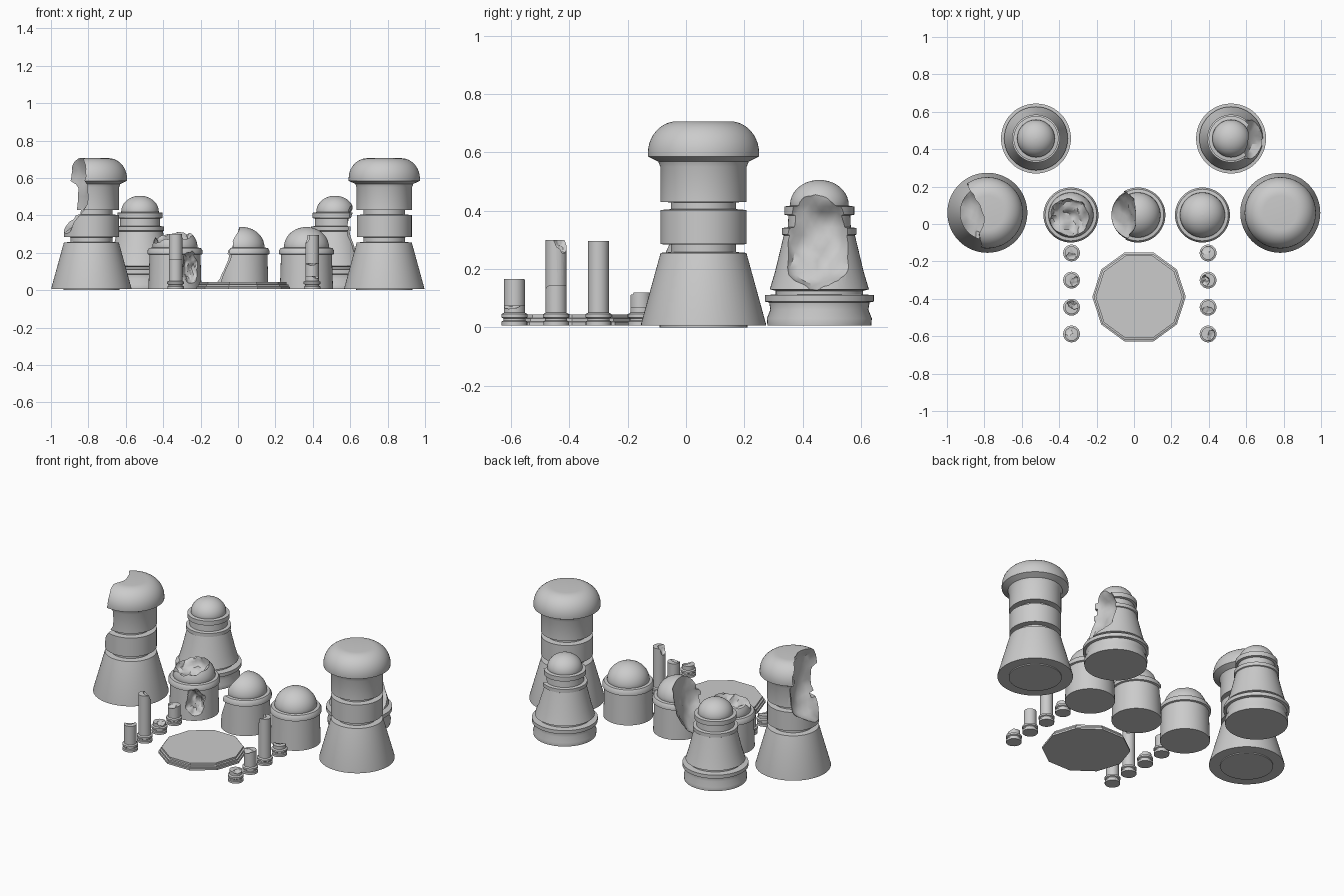
import bpy, bmesh, math
from mathutils import Vector, noise

if "Cube" in bpy.data.objects:
    bpy.data.objects.remove(bpy.data.objects["Cube"])


def finish(ob, angle=35):
    bpy.ops.object.select_all(action='DESELECT')
    ob.select_set(True)
    bpy.context.view_layer.objects.active = ob
    bpy.ops.object.shade_smooth_by_angle(angle=math.radians(angle))


def add_object(name, bm, loc):
    bmesh.ops.recalc_face_normals(bm, faces=bm.faces)
    me = bpy.data.meshes.new(name)
    bm.to_mesh(me)
    bm.free()
    ob = bpy.data.objects.new(name, me)
    ob.location = loc
    bpy.context.collection.objects.link(ob)
    return ob


# Closed solid turned from a (radius, height) profile, capped top and bottom
def lathe(name, profile, loc, n=48):
    bm = bmesh.new()
    rings = []
    for r, z in profile:
        rings.append([bm.verts.new((r * math.cos(2 * math.pi * i / n),
                                    r * math.sin(2 * math.pi * i / n), z)) for i in range(n)])
    for a, b in zip(rings, rings[1:]):
        for i in range(n):
            j = (i + 1) % n
            bm.faces.new((a[i], a[j], b[j], b[i]))
    bm.faces.new(rings[0][::-1])
    bm.faces.new(rings[-1])
    return add_object(name, bm, loc)


# Bite a rough ellipsoid out of a solid to make battle damage
def bite(ob, centre, radii, rough=0.12, freq=2.2):
    bm = bmesh.new()
    bmesh.ops.create_icosphere(bm, subdivisions=4, radius=1)
    seed = Vector(centre) * 17
    for v in bm.verts:
        k = 1 + rough * noise.noise(v.co * freq + seed) + rough * 0.4 * noise.noise(v.co * freq * 3 + seed)
        v.co = Vector(c * r * k for c, r in zip(v.co, radii))
    cutter = add_object("cutter", bm, centre)
    cutter.hide_render = True
    bpy.context.view_layer.update()
    mod = ob.modifiers.new("damage", 'BOOLEAN')
    mod.operation, mod.solver, mod.object = 'DIFFERENCE', 'EXACT', cutter
    bpy.context.view_layer.objects.active = ob
    bpy.ops.object.modifier_apply(modifier=mod.name)
    bpy.data.objects.remove(cutter)


# Quarter-ellipse arc of profile points from the rim to the crown
def dome(r, z, h, steps=10, flat=0.0):
    return [(flat + (r - flat) * math.cos(t * math.pi / 2 / steps) + 0.0005,
             z + h * math.sin(t * math.pi / 2 / steps)) for t in range(steps + 1)]


# Tall mushroom-capped side towers
TOWER = [(.15, 0), (.15, .006), (.214, .006), (.214, .012), (.147, .255), (.112, .258), (.112, .283),
         (.147, .285), (.147, .402), (.112, .405), (.112, .428), (.148, .43), (.148, .55), (.155, .568),
         (.19, .585)] + dome(.19, .597, .109, flat=.09)
tower_r = lathe("right_tower", TOWER, (.782, .06, 0), 64)
tower_l = lathe("left_broken_tower", TOWER, (-.784, .06, 0), 64)
bite(tower_l, (-.99, .01, .57), (.215, .25, .28))

# Ringed towers at the back
BACK = [(.178, .006), (.18, .03), (.168, .06), (.172, .085), (.187, .088), (.187, .11), (.15, .113),
        (.15, .125), (.17, .13), (.152, .19), (.122, .315), (.128, .318), (.128, .34), (.108, .343),
        (.106, .383), (.12, .386), (.12, .414), (.1, .417)] + dome(.1, .42, .085)
back_l = lathe("left_back_tower", BACK, (-.524, .457, 0))
back_r = lathe("right_back_broken_tower", BACK, (.519, .457, 0))
bite(back_r, (.755, .45, .315), (.2, .175, .2))

# Row of three domed huts
HUT = [(.142, .006), (.136, .19), (.147, .193), (.147, .212), (.138, .226), (.12, .228)] + dome(.12, .23, .108)
hut_r = lathe("right_hut", HUT, (.366, .048, 0))
hut_m = lathe("middle_broken_hut", HUT, (.021, .048, 0))
bite(hut_m, (-.15, .04, .26), (.165, .17, .25))
hut_l = lathe("left_broken_hut", HUT, (-.337, .048, 0))
bite(hut_l, (-.35, .03, .345), (.115, .12, .13), rough=.2)
bite(hut_l, (-.24, -.085, .12), (.06, .07, .09), rough=.2)

# Stepped ten-sided platform
platform = lathe("platform", [(.25, .006), (.25, .018), (.242, .02), (.242, .03), (.232, .032), (.232, .043)],
                 (.027, -.39, 0), 10)
finish(platform, 10)

# Two rows of broken columns
parts = [tower_r, tower_l, back_l, back_r, hut_r, hut_m, hut_l]
ys = (-.155, -.30, -.445, -.588)
for side, x, heights in (("left", -.334, (.12, .07, .30, .165)), ("right", .396, (.07, .295, .145, .075))):
    for i, (y, h) in enumerate(zip(ys, heights)):
        col = lathe(f"{side}_column_{i + 1}",
                    [(.044, .006), (.044, .02), (.038, .023), (.038, .03), (.045, .034), (.045, .045),
                     (.036, .05), (.036, h)], (x, y, 0), 24)
        a = 1.3 * i + x * 5
        depth = .055 if h > .2 else .022
        bite(col, (x + .03 * math.cos(a), y + .03 * math.sin(a), h + .01), (.036, .036, depth), rough=.2)
        parts.append(col)

for ob in parts:
    finish(ob)
